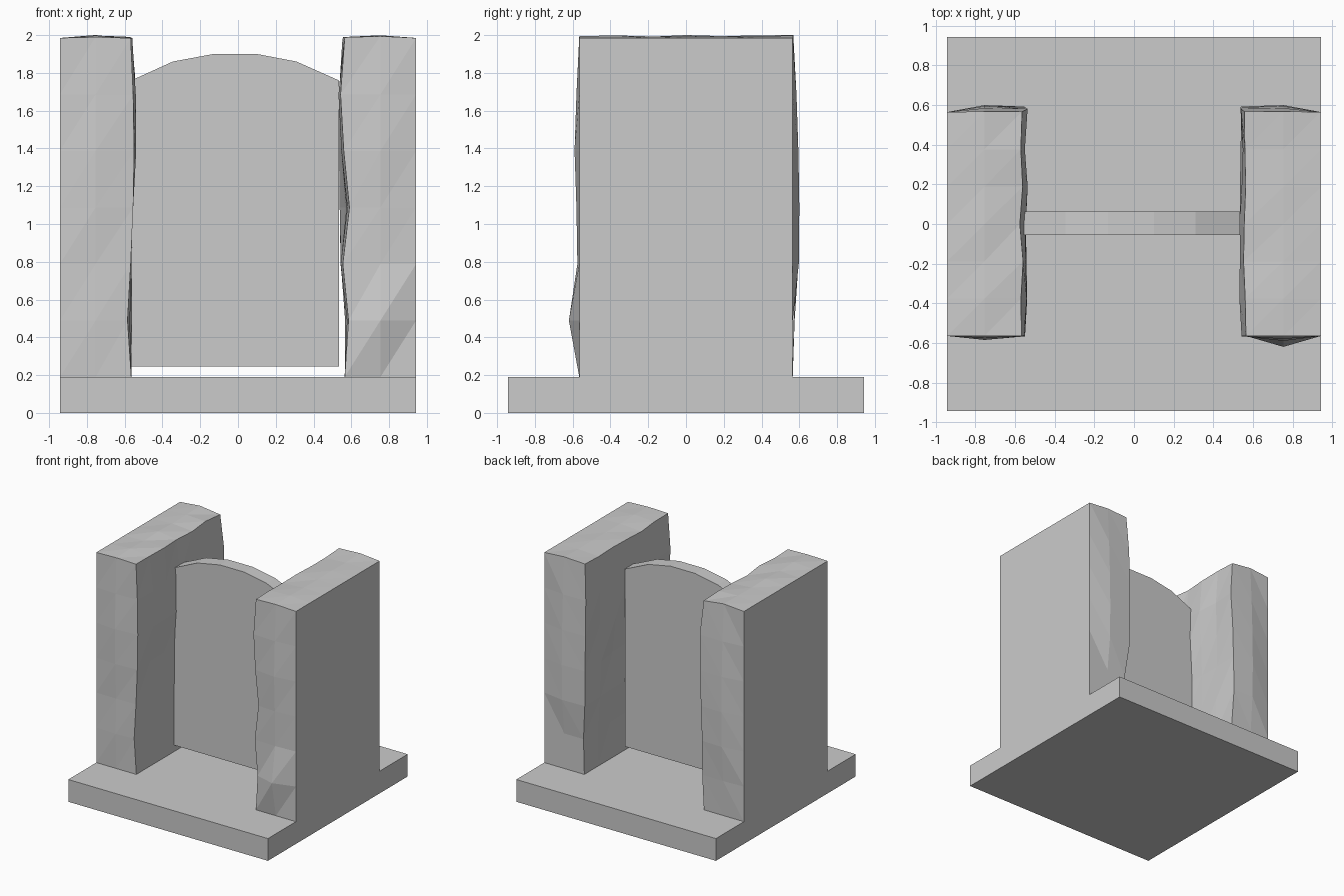
import bpy, bmesh, random

if "Cube" in bpy.data.objects:
    bpy.data.objects.remove(bpy.data.objects["Cube"])

random.seed(4)
OUT_L, OUT_R, DEPTH, EDGE, Z0, Z1 = -0.943, 0.943, 0.943, 0.565, 0.19, 1.985
N = 6  # rock facets along depth and height


def finish(bm, name):
    bmesh.ops.recalc_face_normals(bm, faces=bm.faces)
    mesh = bpy.data.meshes.new(name)
    bm.to_mesh(mesh)
    bm.free()
    obj = bpy.data.objects.new(name, mesh)
    bpy.context.collection.objects.link(obj)
    return obj


def prism(bm, bottom, top):
    """Side walls between two matching loops of points."""
    a = [bm.verts.new(p) for p in bottom]
    b = [bm.verts.new(p) for p in top]
    for i in range(len(a)):
        j = (i + 1) % len(a)
        bm.faces.new((a[i], a[j], b[j], b[i]))
    return a, b


def rock_pillar(bm, side, inner_front, inner_back, front, back):
    """Flat outer wall; the other walls are hewn into triangles."""
    cache = {}

    def vert(i, j, k):  # i outer to inner, j front to back, k up
        if (i, j, k) in cache:
            return cache[i, j, k]
        t = j / N
        x = 0.943 - i * (0.943 - EDGE) / 2
        y = -EDGE + 2 * EDGE * t
        z = Z0 + (Z1 - Z0) * k / N
        if i > 0 and k > 0:
            if i == 2:
                x -= inner_front[k] * (1 - t) + inner_back[k] * t
                if 0 < j < N:
                    x += random.uniform(-0.012, 0.012)
            if j == 0:
                y -= front[k] * (1 if i == 1 else 0.1)
            if j == N:
                y += back[k] * (1 if i == 1 else 0.8)
            if k == N:
                z += random.uniform(0, 0.016) if i == 1 else random.uniform(-0.008, 0.006)
        cache[i, j, k] = bm.verts.new((side * x, y, z))
        return cache[i, j, k]

    def wall(f, nu, nv):
        for u in range(nu):
            for v in range(nv):
                a, b, c, d = f(u, v), f(u + 1, v), f(u + 1, v + 1), f(u, v + 1)
                if side > 0:
                    bm.faces.new((a, b, d))
                    bm.faces.new((b, c, d))
                else:
                    bm.faces.new((a, b, c))
                    bm.faces.new((a, c, d))

    wall(lambda u, v: vert(2, u, v), N, N)
    wall(lambda u, v: vert(0, u, v), N, N)
    wall(lambda u, v: vert(u, 0, v), 2, N)
    wall(lambda u, v: vert(u, N, v), 2, N)
    wall(lambda u, v: vert(u, v, N), 2, N)


# Stone frame: base plate with two rough pillars in one piece
bm = bmesh.new()
corners = [(OUT_L, -DEPTH), (OUT_R, -DEPTH), (OUT_R, DEPTH), (OUT_L, DEPTH)]
low, high = prism(bm, [(x, y, 0) for x, y in corners], [(x, y, Z0) for x, y in corners])
bm.faces.new(low)
notch_r = [bm.verts.new((x, y, Z0)) for x, y in
           [(OUT_R, -EDGE), (EDGE, -EDGE), (EDGE, EDGE), (OUT_R, EDGE)]]
notch_l = [bm.verts.new((x, y, Z0)) for x, y in
           [(OUT_L, EDGE), (-EDGE, EDGE), (-EDGE, -EDGE), (OUT_L, -EDGE)]]
bm.faces.new([high[0], high[1], *notch_r, high[2], high[3], *notch_l])
rock_pillar(bm, 1,
            [0, -0.020, 0.010, -0.025, 0.005, 0.022, 0.0],
            [0, -0.008, 0.022, 0.025, 0.028, 0.025, 0.008],
            [0, 0.055, 0.010, 0.015, 0.025, 0.015, 0.0],
            [0, 0.0, 0.032, 0.035, 0.030, 0.020, 0.003])
rock_pillar(bm, -1,
            [0, -0.020, -0.003, 0.010, 0.015, 0.010, -0.003],
            [0, 0.010, 0.0, 0.010, 0.015, 0.028, 0.0],
            [0, 0.010, 0.003, 0.015, 0.020, 0.010, 0.0],
            [0, 0.010, 0.030, 0.035, 0.030, 0.020, 0.003])
bmesh.ops.remove_doubles(bm, verts=bm.verts, dist=0.0005)
finish(bm, "stone_frame")

# Door slab with arched top, hanging just above the base
profile = [(-0.565, 0.245), (0.535, 0.245), (0.535, 1.76), (0.31, 1.86),
           (0.1, 1.90), (-0.13, 1.90), (-0.345, 1.86), (-0.565, 1.76)]
bm = bmesh.new()
a, b = prism(bm, [(x, -0.055, z) for x, z in profile], [(x, 0.062, z) for x, z in profile])
bm.faces.new(a)
bm.faces.new(b)
finish(bm, "door_slab")
